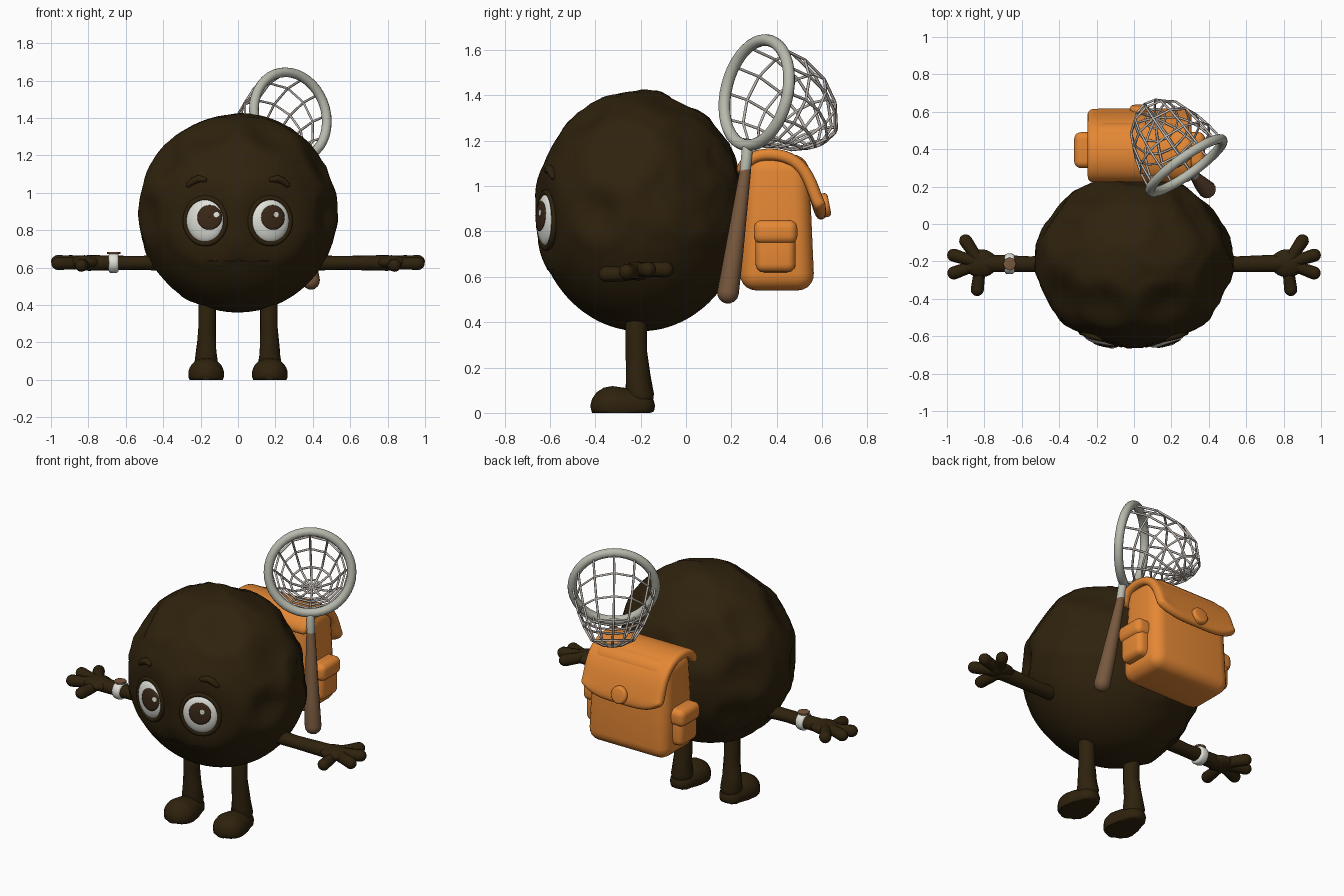
import bpy, bmesh, math, random
from math import sin, cos, pi, sqrt
from mathutils import Vector, Matrix

cube = bpy.data.objects.get("Cube")
if cube:
    bpy.data.objects.remove(cube)

def material(name, *rgb):
    m = bpy.data.materials.new(name)
    m.use_nodes = True
    m.diffuse_color = (*rgb, 1)
    m.node_tree.nodes["Principled BSDF"].inputs["Base Color"].default_value = (*rgb, 1)
    return m

SKIN = material("dark brown", .028, .016, .004)
WHITE = material("off white", .74, .75, .69)
PUPIL = material("pupil brown", .042, .021, .009)
MOUTH = material("mouth black", .012, .008, .004)
ORANGE = material("orange canvas", .78, .245, .035)
METAL = material("grey metal", .48, .49, .42)
CORD = material("net cord", .52, .47, .43)
WOOD = material("handle wood", .185, .098, .048)

def finish(name, bm, mat, angle=50, matrix=None):
    bmesh.ops.recalc_face_normals(bm, faces=bm.faces[:])
    me = bpy.data.meshes.new(name)
    bm.to_mesh(me)
    bm.free()
    me.materials.append(mat)
    me.shade_smooth()
    me.set_sharp_from_angle(angle=math.radians(angle))
    ob = bpy.data.objects.new(name, me)
    bpy.context.collection.objects.link(ob)
    if matrix:
        ob.matrix_world = matrix
    return ob

def loft(bm, rings, close_ends=True):
    loops = [[bm.verts.new(p) for p in ring] for ring in rings]
    n = len(loops[0])
    for a, b in zip(loops, loops[1:]):
        for i in range(n):
            bm.faces.new((a[i], a[(i + 1) % n], b[(i + 1) % n], b[i]))
    if close_ends:
        bm.faces.new(loops[0])
        bm.faces.new(loops[-1])

def tube(name, pts, radii, mat, seg=16, squash=1, floor=None):
    """Tapered limb with rounded ends."""
    pts = [Vector(p) for p in pts]
    rings = []
    def ring(c, d, r):
        side = d.cross(Vector((0, 0, 1)))
        side = side.normalized() if side.length > .05 else Vector((1, 0, 0))
        up = side.cross(d).normalized()
        out = []
        for i in range(seg):
            a = 2 * pi * i / seg
            p = c + (side * cos(a) + up * sin(a) * squash) * r
            if floor is not None:
                p.z = max(p.z, floor)
            out.append(p)
        rings.append(out)
    last = len(pts) - 1
    caps = (1.5, 1.2, .8, .4)
    for i, (p, r) in enumerate(zip(pts, radii)):
        d = (pts[min(i + 1, last)] - pts[max(i - 1, 0)]).normalized()
        if i == 0:
            for a in caps:
                ring(p - d * r * sin(a), d, r * cos(a))
        ring(p, d, r)
        if i == last:
            for a in reversed(caps):
                ring(p + d * r * sin(a), d, r * cos(a))
    bm = bmesh.new()
    loft(bm, rings)
    return finish(name, bm, mat)

def ellipsoid(name, loc, scale, mat, yaw=0):
    bm = bmesh.new()
    bmesh.ops.create_uvsphere(bm, u_segments=32, v_segments=20, radius=1)
    bmesh.ops.scale(bm, vec=scale, verts=bm.verts)
    return finish(name, bm, mat, 80, Matrix.Translation(loc) @ Matrix.Rotation(yaw, 4, 'Z'))

def box(name, lo, hi, mat, bevel, taper=(1, 1)):
    """Rounded box, with its top scaled by taper in x and y."""
    lo, hi = Vector(lo), Vector(hi)
    bm = bmesh.new()
    bmesh.ops.create_cube(bm, size=1)
    for v in bm.verts:
        if v.co.z > 0:
            v.co.x *= taper[0]
            v.co.y *= taper[1]
        v.co = (lo + hi) / 2 + v.co * (hi - lo)
    bmesh.ops.bevel(bm, geom=bm.edges[:], offset=bevel, segments=5, profile=.5, affect='EDGES')
    return finish(name, bm, mat, 60)

def disc(name, loc, axis, r, depth, mat, seg=24):
    bm = bmesh.new()
    bmesh.ops.create_cone(bm, cap_ends=True, segments=seg, radius1=r, radius2=r, depth=depth)
    rims = [e for e in bm.edges if abs(e.verts[0].co.z - e.verts[1].co.z) < 1e-4]
    bmesh.ops.bevel(bm, geom=rims, offset=depth * .3, segments=3, profile=.5, affect='EDGES')
    rot = Vector(axis).to_track_quat('Z', 'Y').to_matrix().to_4x4()
    return finish(name, bm, mat, 50, Matrix.Translation(loc) @ rot)

def torus(name, matrix, big, small, mat, stretch=1):
    bm = bmesh.new()
    rings = []
    for i in range(41):
        a = 2 * pi * i / 40
        rings.append([((big + small * cos(b)) * cos(a), (big + small * cos(b)) * sin(a) * stretch,
                       small * sin(b)) for b in (2 * pi * j / 12 for j in range(12))])
    loft(bm, rings, False)
    bmesh.ops.remove_doubles(bm, verts=bm.verts[:], dist=1e-5)
    return finish(name, bm, mat, 80, matrix)

# Cratered round body, with sockets for the eyes
CENTER, SIZE = Vector((0, -.2, .89)), Vector((.53, .465, .53))
craters = [((.33, -.94, -.075), .36, .075), ((-.33, -.94, -.075), .36, .075),
           ((-.72, -.4, .55), .32, .065), ((.8, -.2, .45), .3, .05), ((.9, -.4, 0), .24, .07),
           ((-.9, -.4, 0), .26, .05), ((.33, -.5, .8), .27, .065), ((-.33, -.5, .8), .27, .065),
           ((.3, .3, .9), .3, .035), ((.8, .5, .2), .3, .05), ((-.8, .5, .1), .3, .05)]
random.seed(4)
for k in range(14):
    craters.append(((random.uniform(-1, 1), random.uniform(.1, 1), random.uniform(-1, .9)),
                    random.uniform(.2, .3), .045))
craters = [(Vector(d).normalized(), r, h) for d, r, h in craters]
bm = bmesh.new()
bmesh.ops.create_icosphere(bm, subdivisions=5, radius=1)
for v in bm.verts:
    n = v.co.normalized()
    dent = rim = 0
    for d, r, h in craters:
        q = (n - d).length / r
        if q < 1:
            dent = max(dent, h * (1 - q * q) ** 1.5)
        elif q < 1.5:
            rim = max(rim, .015 * sin((q - 1) * 2 * pi) ** 2)
    v.co = CENTER + n * (1 + rim - dent) * SIZE
finish("body", bm, SKIN, 80)

def face_y(x, z, out=0):
    return CENTER.y - SIZE.y * sqrt(1 - (x / SIZE.x) ** 2 - ((z - CENTER.z) / SIZE.z) ** 2) - out

# Eyes with painted pupils and glints
EX, EY, EZ = .105, .036, .115
def eye_patch(name, cx, cz, r, lift, mat, matrix):
    rings = []
    for k in range(8):
        ring = []
        for i in range(28):
            a = 2 * pi * i / 28
            x, z = cx + r * (k + .05) / 7.05 * cos(a), cz + r * (k + .05) / 7.05 * sin(a)
            ring.append((x, -EY * sqrt(max(0, 1 - (x / EX) ** 2 - (z / EZ) ** 2)) - lift, z))
        rings.append(ring)
    bm = bmesh.new()
    loft(bm, rings, False)
    ob = finish(name, bm, mat, 80, matrix)
    ob.modifiers.new("thickness", 'SOLIDIFY').thickness = .002

for side, x, look, glint in (("right", -.175, .033, .072), ("left", .172, .006, .022)):
    loc, yaw = Vector((x, face_y(x, .85) + .024, .85)), math.copysign(.3, x)
    turn = Matrix.Translation(loc) @ Matrix.Rotation(yaw, 4, 'Z')
    ellipsoid(side + "_eye", loc, (EX, EY, EZ), WHITE, yaw)
    eye_patch(side + "_pupil", look, .018, .066, .003, PUPIL, turn)
    eye_patch(side + "_glint", glint, .033, .015, .006, WHITE, turn)
    torus(side + "_eyelid", turn @ Matrix.Rotation(pi / 2, 4, 'X'), EX + .008, .013, SKIN, 1.08)

# Limbs, feet, hands and brows on both sides
for s, side in ((1, "left"), (-1, "right")):
    brow = [(s * x, face_y(x, z, .006), z) for x, z in ((.18, 1.07), (.21, 1.075), (.24, 1.062), (.265, 1.042))]
    tube(side + "_brow", brow, (.014, .02, .02, .014), SKIN, 12)
    tube(side + "_leg", [(s * .165, -.22, .42), (s * .165, -.22, .28), (s * .17, -.21, .16), (s * .17, -.205, .08)],
         (.047, .047, .054, .064), SKIN)
    tube(side + "_foot", [(s * .17, -.208, .03), (s * .17, -.26, .03), (s * .17, -.325, .03)],
         (.071, .086, .096), SKIN, 32, .92, 0)
    tube(side + "_arm", [(s * .42, -.21, .625), (s * .55, -.215, .625), (s * .8, -.21, .625)],
         (.046, .042, .048), SKIN, squash=.88)
    ellipsoid(side + "_palm", (s * .82, -.21, .628), (.09, .075, .038), SKIN)
    tips = ((.838, -.35, .612), (.963, -.262, .622), (.964, -.167, .632), (.9, -.09, .632))
    for k, (x, y, z) in enumerate(tips):
        tube(f"{side}_finger_{k + 1}", [(s * .82, -.21, .628), (s * (.82 + x) / 2, (y - .21) / 2, z), (s * x, y, z)],
             (.038, .032, .035), SKIN, 12)

# Mouth line
mouth = [(x / 100, face_y(x / 100, .635, .001), .635) for x in range(-16, 18, 4)]
tube("mouth", mouth, [.006] * len(mouth), MOUTH, 8)

# Wrist watch
disc("watch_band", (-.665, -.213, .625), (1, 0, 0), .055, .055, WHITE)
disc("watch_case", (-.665, -.213, .678), (0, 0, 1), .036, .012, WOOD, 8)

# Backpack with side pockets, flap and clasp
PX = .03
box("backpack", (PX - .28, .235, .54), (PX + .28, .567, 1.14), ORANGE, .075, (.94, .84))
for s, side in ((1, "left"), (-1, "right")):
    for part, half, z0, z1, out in (("pocket", .088, .62, .79, .335), ("pocket_flap", .096, .745, .85, .35)):
        xs = sorted((PX + s * .2, PX + s * out))
        box(f"{side}_{part}", (xs[0], .395 - half, z0), (xs[1], .395 + half, z1), ORANGE, .036)

profile = ((.235, 1.05), (.265, 1.115), (.34, 1.145), (.44, 1.135), (.51, 1.09), (.552, 1.015), (.58, .93), (.602, .85))
bm = bmesh.new()
cols = [c / 6 for c in range(-6, 7)]
grid = [[bm.verts.new((PX + u * .28, y, z + (.07 * u ** 4 if k == 7 else 0))) for u in cols]
        for k, (y, z) in enumerate(profile)]
for a, b in zip(grid, grid[1:]):
    for i in range(len(cols) - 1):
        bm.faces.new((a[i], a[i + 1], b[i + 1], b[i]))
flap = finish("backpack_flap", bm, ORANGE, 80)
thick = flap.modifiers.new("thickness", 'SOLIDIFY')
thick.thickness, thick.offset = .055, 0
flap.modifiers.new("rounding", 'SUBSURF').levels = 2
flap.modifiers["rounding"].render_levels = 2
disc("clasp", (PX, .608, .915), (0, 1, .2), .053, .05, ORANGE)

# Net handle and hoop
tube("net_handle", [(.39, .185, .53), (.365, .21, .7), (.32, .262, 1.07)], (.048, .042, .025), WOOD)
tube("net_collar", [(.322, .26, 1.06), (.312, .27, 1.16)], (.024, .024), METAL)
hub = Vector((.28, .312, 1.412))
u = Vector((.81, .58, 0)).normalized()
v = Vector((-.11, .16, .98)).normalized()
n = u.cross(v).normalized()
torus("net_hoop", Matrix.Translation(hub) @ Matrix((u, v, n)).transposed().to_4x4(), .237, .026, METAL)

# Drooping net bag of cords, drawn together at its end
bend, end = hub - n * .22, Vector((.12, .553, 1.21))
bag = []
for t, r in ((0, .236), (.27, .222), (.53, .2), (.77, .168), (1, .12), (1.08, .055), (1.1, .004)):
    c = hub * (1 - t) ** 2 + bend * 2 * t * (1 - t) + end * t * t
    d = ((bend - hub) * (1 - t) + (end - bend) * t).normalized()
    up = u.cross(-d).normalized()
    bag.append([c + (u * cos(a) + up * sin(a)) * r for a in (2 * pi * i / 12 for i in range(12))])
cords = bpy.data.curves.new("net_bag", 'CURVE')
cords.dimensions = '3D'
cords.bevel_depth, cords.bevel_resolution = .0065, 1
for path, loop in [(r, True) for r in bag[1:-1]] + [(m, False) for m in zip(*bag)]:
    sp = cords.splines.new('POLY')
    sp.points.add(len(path) - 1)
    for p, co in zip(sp.points, path):
        p.co = (*co, 1)
    sp.use_cyclic_u = loop
cords.materials.append(CORD)
bpy.context.collection.objects.link(bpy.data.objects.new("net_bag", cords))
